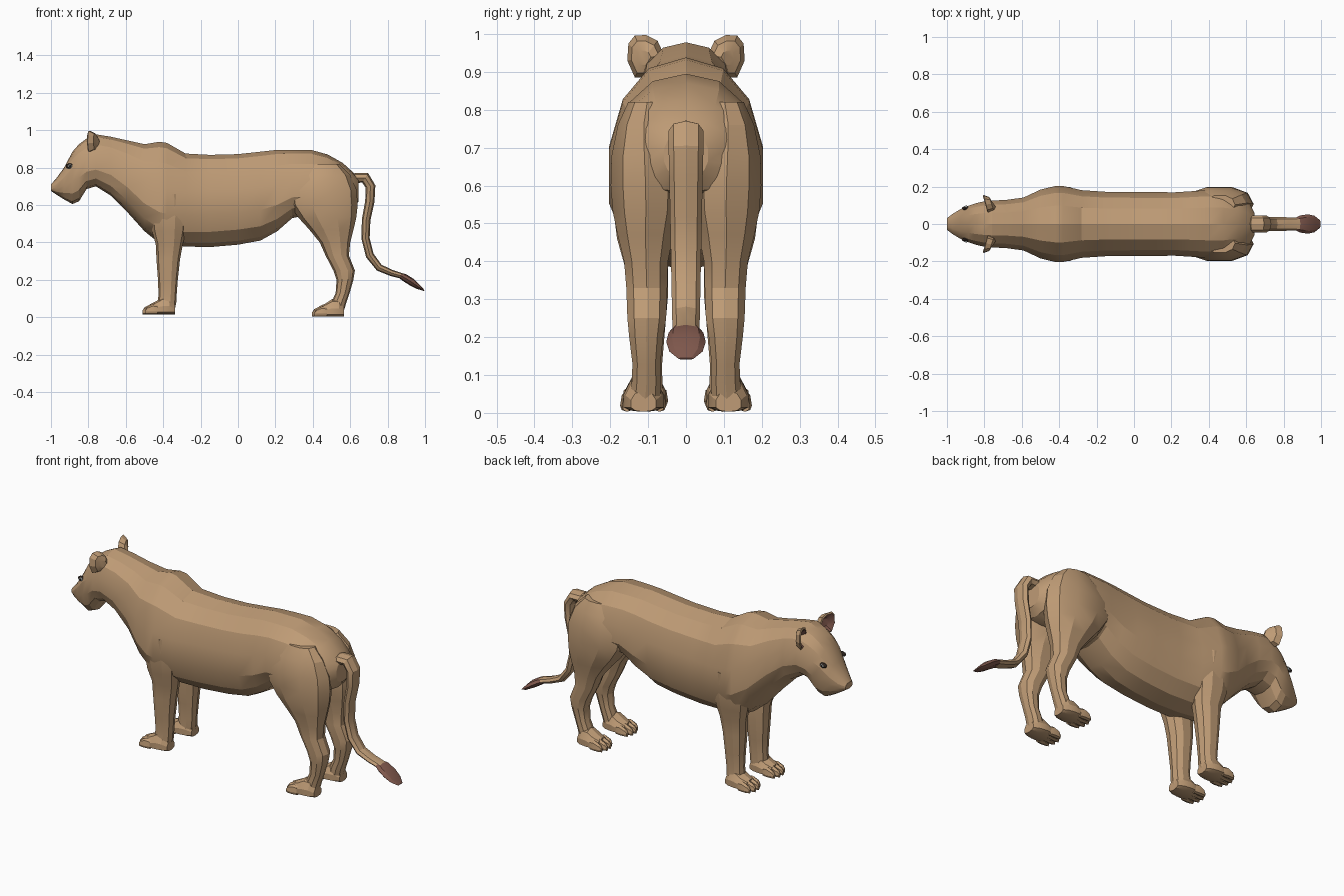
import bpy, bmesh
from math import sin, cos, pi, copysign
from mathutils import Vector

if "Cube" in bpy.data.objects:
    bpy.data.objects.remove(bpy.data.objects["Cube"])


def material(name, rgb):
    m = bpy.data.materials.new(name)
    m.diffuse_color = (*rgb, 1)
    m.use_nodes = True
    m.node_tree.nodes["Principled BSDF"].inputs["Base Color"].default_value = m.diffuse_color
    return m


FUR = material("tan_fur", (0.52, 0.33, 0.18))
DARK = material("brown_fur", (0.22, 0.10, 0.075))
BLACK = material("eye_rim", (0.03, 0.02, 0.015))
EYE = material("eye_grey", (0.45, 0.5, 0.5))


def finish(name, bm, mats, mirror=False):
    bmesh.ops.recalc_face_normals(bm, faces=bm.faces)
    me = bpy.data.meshes.new(name)
    bm.to_mesh(me)
    bm.free()
    ob = bpy.data.objects.new(name, me)
    bpy.context.collection.objects.link(ob)
    for m in mats:
        me.materials.append(m)
    if mirror:
        mod = ob.modifiers.new("mirror", 'MIRROR')
        mod.use_axis = (False, True, False)
        mod.use_mirror_merge = False
    return ob


def add_loft(bm, rings, dark_from=None):
    rows = [[bm.verts.new(p) for p in r] for r in rings]
    n = len(rows[0])
    for k, (a, b) in enumerate(zip(rows, rows[1:])):
        for i in range(n):
            j = (i + 1) % n
            f = bm.faces.new((a[i], a[j], b[j], b[i]))
            f.material_index = int(dark_from is not None and k >= dark_from)
    bm.faces.new(rows[0])
    bm.faces.new(rows[-1]).material_index = int(dark_from is not None)


def boxy(v, p=0.9):
    return copysign(abs(v) ** p, v)


def section_x(x, zb, zt, w, zw, y=0, n=14):
    """Egg-shaped upright section, widest at height zw."""
    pts = []
    for i in range(n):
        a = 2 * pi * i / n
        s, c = boxy(sin(a)), boxy(cos(a))
        pts.append((x, y + w * s, zw + c * (zt - zw if c > 0 else zw - zb)))
    return pts


def section_z(z, x0, x1, y0, y1, n=10):
    return [((x0 + x1) / 2 + (x1 - x0) / 2 * boxy(cos(2 * pi * i / n)),
             (y0 + y1) / 2 + (y1 - y0) / 2 * boxy(sin(2 * pi * i / n)), z)
            for i in range(n)]


def path_loft(name, path, mat, n=8):
    """Tube in the xz plane; each point is x, z, half thickness, half width."""
    rings = []
    for k, (x, z, t, w) in enumerate(path):
        p, q = path[max(k - 1, 0)], path[min(k + 1, len(path) - 1)]
        d = Vector((q[0] - p[0], 0, q[1] - p[1])).normalized()
        nrm = Vector((-d.z, 0, d.x))
        rings.append([Vector((x, 0, z)) + nrm * t * cos(2 * pi * i / n)
                      + Vector((0, w * sin(2 * pi * i / n), 0)) for i in range(n)])
    bm = bmesh.new()
    add_loft(bm, rings)
    return finish(name, bm, [mat])


# Head, neck and torso: x, bottom, top, half width, height of widest point
BODY = [(-1.0, .675, .71, .032, .69), (-.97, .655, .745, .055, .70),
        (-.93, .63, .80, .08, .73), (-.885, .605, .885, .10, .77),
        (-.85, .62, .925, .112, .79), (-.81, .685, .955, .122, .81),
        (-.76, .70, .978, .128, .82), (-.68, .65, .965, .132, .80),
        (-.59, .56, .945, .145, .74), (-.50, .46, .925, .188, .66),
        (-.42, .395, .938, .208, .62), (-.38, .39, .932, .208, .61),
        (-.28, .378, .875, .185, .60), (-.15, .375, .868, .176, .61),
        (.0, .388, .872, .175, .62), (.12, .41, .885, .175, .63),
        (.21, .46, .895, .173, .65), (.29, .53, .895, .178, .68),
        (.39, .55, .895, .185, .68), (.48, .55, .87, .185, .68),
        (.56, .56, .825, .165, .68), (.615, .58, .775, .12, .68),
        (.645, .62, .74, .06, .68)]
bm = bmesh.new()
add_loft(bm, [section_x(*r) for r in BODY])
finish("body_and_head", bm, [FUR])

# Legs: height, front x, back x, inner y, outer y
FRONT = [(.66, -.47, -.28, .08, .200), (.54, -.47, -.27, .06, .195),
         (.46, -.46, -.28, .05, .185), (.39, -.44, -.295, .045, .165),
         (.31, -.436, -.31, .045, .158), (.20, -.428, -.322, .055, .150),
         (.12, -.425, -.328, .062, .142), (.08, -.43, -.33, .06, .146),
         (.03, -.43, -.34, .062, .148)]
HIND = [(.82, .38, .54, .05, .155), (.76, .31, .60, .04, .183),
        (.68, .265, .635, .02, .200), (.60, .275, .64, .01, .203),
        (.53, .325, .632, .015, .197), (.47, .38, .618, .03, .184),
        (.40, .437, .60, .045, .166), (.33, .468, .593, .047, .160),
        (.25, .51, .625, .05, .157), (.20, .527, .617, .058, .152),
        (.13, .522, .597, .066, .143), (.08, .50, .58, .064, .145),
        (.03, .49, .565, .066, .15)]
for name, rings in (("front_legs", FRONT), ("hind_legs", HIND)):
    bm = bmesh.new()
    add_loft(bm, [section_z(*r) for r in rings])
    finish(name, bm, [FUR], True)

# Paws: tapered pad with four toes
for name, x, z0, yc in (("front_paws", -.51, .015, .107), ("hind_paws", .395, .003, .112)):
    bm = bmesh.new()
    pad = [(.04, .055, .045), (.075, .072, .056), (.11, .095, .056),
           (.145, .092, .05), (.172, .055, .035)]
    add_loft(bm, [section_x(x + dx, z0, z0 + h, w, z0 + .018, yc, 10) for dx, h, w in pad])
    for i, (dx, dy) in enumerate(((.045, -.042), (.032, -.015), (.032, .015), (.045, .044))):
        toe = [(-.032, .022, .008), (-.02, .04, .016), (.01, .055, .018), (.035, .05, .012)]
        add_loft(bm, [section_x(x + dx + tx, z0, z0 + h, w, z0 + .016, yc + dy, 8)
                      for tx, h, w in toe])
    finish(name, bm, [FUR], True)

# Tail and its dark tuft
path_loft("tail", [(.60, .715, .03, .04), (.635, .745, .028, .045), (.68, .745, .03, .046),
                   (.708, .70, .027, .046), (.705, .62, .025, .044), (.685, .52, .023, .042),
                   (.682, .42, .022, .040), (.705, .33, .022, .038), (.755, .265, .02, .037),
                   (.82, .237, .017, .036), (.885, .218, .015, .036)], FUR)
path_loft("tail_tuft", [(.865, .225, .014, .034), (.89, .212, .02, .046),
                        (.93, .187, .02, .052), (.965, .162, .013, .044),
                        (.995, .143, .003, .02)], DARK)

# Ears: cupped shells, brown inside
RIM = [(.058, .945), (.075, .982), (.105, .997), (.135, .996), (.152, .975),
       (.155, .93), (.135, .885), (.095, .885)]
cy, cz = .112, .935
bm = bmesh.new()
add_loft(bm, [[(-.79 + dx - (y - .1) * .25, cy + (y - cy) * s, cz + (z - cz) * s)
               for y, z in RIM]
              for s, dx in ((.35, .04), (.75, .03), (1, 0), (.86, -.004), (.4, .022))], 3)
finish("ears", bm, [FUR, DARK], True)

# Eyes: dark almond rim with a lighter ball
for name, mat, size, y in (("eye_rims", BLACK, (.024, .010, .015), .084),
                           ("eyeballs", EYE, (.012, .009, .009), .089),
                           ("pupils", BLACK, (.005, .006, .006), .0945)):
    bm = bmesh.new()
    bmesh.ops.create_icosphere(bm, subdivisions=2, radius=1)
    bmesh.ops.scale(bm, vec=size, verts=bm.verts)
    bmesh.ops.translate(bm, vec=(-.898, y, .808), verts=bm.verts)
    finish(name, bm, [mat], True)

# Soft facets with sharp creases
for ob in bpy.context.collection.objects:
    ob.select_set(True)
    bpy.context.view_layer.objects.active = ob
bpy.ops.object.shade_smooth_by_angle(angle=0.38)
